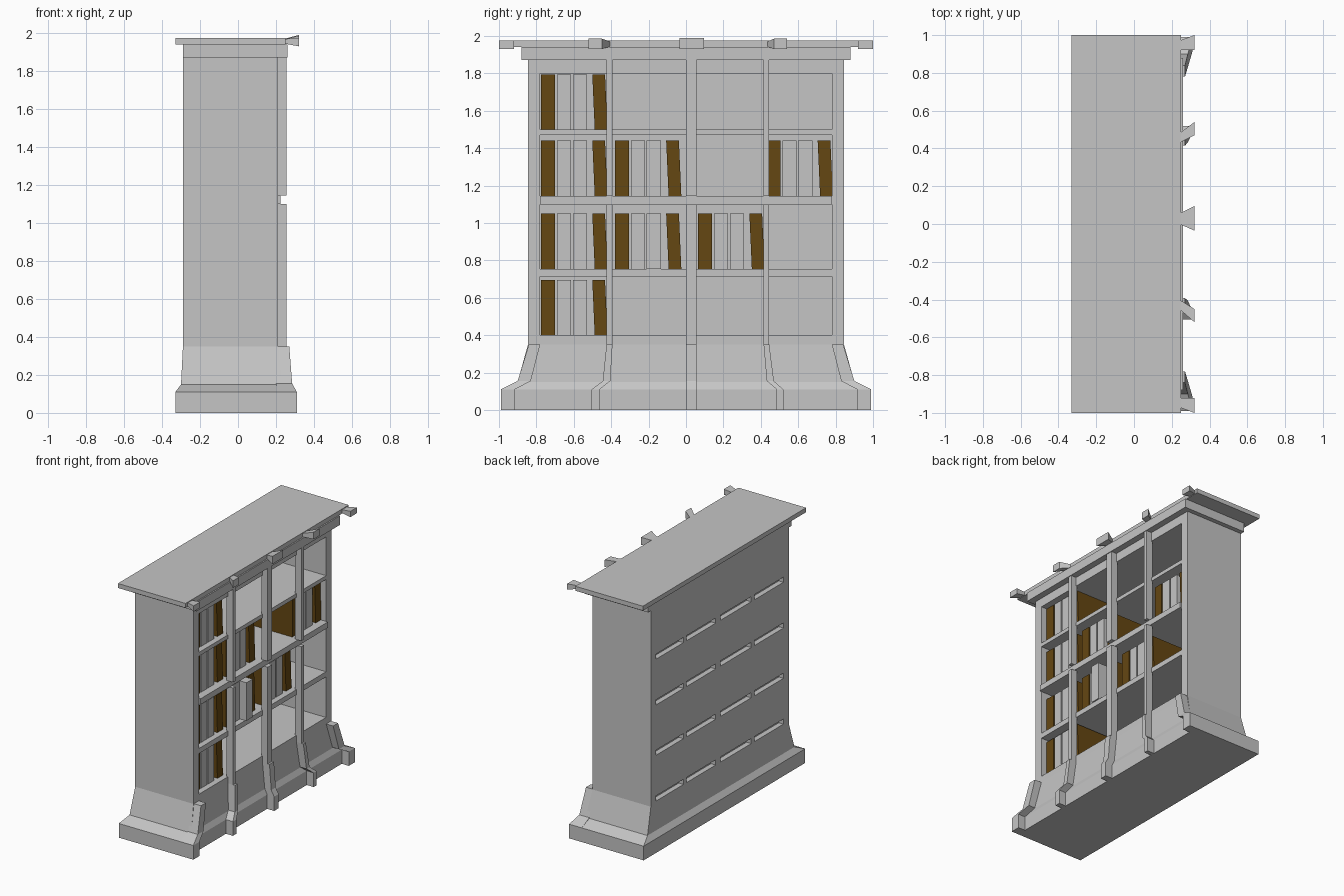
import bpy, bmesh

if "Cube" in bpy.data.objects:
    bpy.data.objects.remove(bpy.data.objects["Cube"])


def material(name, col):
    m = bpy.data.materials.new(name)
    m.diffuse_color = (*col, 1)
    m.use_nodes = True
    m.node_tree.nodes["Principled BSDF"].inputs["Base Color"].default_value = m.diffuse_color
    return m


GREY = material("pale_grey", (0.56, 0.56, 0.56))
BROWN = material("book_brown", (0.13, 0.063, 0.006))


def loft(name, rings, mat=GREY):
    """Solid skinned through a list of four-point rings."""
    bm = bmesh.new()
    rows = [[bm.verts.new(p) for p in r] for r in rings]
    for a, b in zip(rows, rows[1:]):
        for i in range(4):
            j = (i + 1) % 4
            bm.faces.new((a[i], a[j], b[j], b[i]))
    bm.faces.new(rows[0][::-1])
    bm.faces.new(rows[-1])
    bmesh.ops.recalc_face_normals(bm, faces=bm.faces)
    me = bpy.data.meshes.new(name)
    bm.to_mesh(me)
    bm.free()
    me.materials.append(mat)
    ob = bpy.data.objects.new(name, me)
    bpy.context.collection.objects.link(ob)
    return ob


def ring(x0, x1, y0, y1, z):
    return [(x0, y0, z), (x1, y0, z), (x1, y1, z), (x0, y1, z)]


def box(name, x0, x1, y0, y1, z0, z1, mat=GREY, lean=0.0):
    return loft(name, [ring(x0, x1, y0, y1, z0),
                       ring(x0, x1, y0 + lean, y1 + lean, z1)], mat)


# Flared plinth
loft("plinth", [ring(-0.33, 0.25, -0.99, 0.99, 0), ring(-0.33, 0.25, -0.99, 0.99, 0.11),
                ring(-0.30, 0.23, -0.90, 0.90, 0.15), ring(-0.29, 0.21, -0.845, 0.845, 0.35)])

# Case: sides, inner back, head and shelves
floors = [0.40, 0.755, 1.145, 1.50]
shelves = [(0.35, 0.40), (0.715, 0.755), (1.10, 1.145), (1.47, 1.50), (1.80, 1.87)]
for s, tag in ((-1, "left"), (1, "right")):
    ys = sorted((s * 0.78, s * 0.845))
    box("side_" + tag, -0.29, 0.21, *ys, 0.35, 1.87)
box("inner_back", -0.25, -0.22, -0.78, 0.78, 0.35, 1.87)
for i, (a, b) in enumerate(shelves):
    box(f"shelf_{i}", -0.22, 0.225 if i == 2 else 0.21, -0.78, 0.78, a, b)

# Outer back with four rows of slits
bays = [(-0.78, -0.425), (-0.385, -0.01), (0.05, 0.405), (0.445, 0.78)]
slits = [(f - 0.03, f + 0.01) for f in floors]
edges = [0.35] + [z for s in slits for z in s] + [1.87]
for i in range(0, len(edges), 2):
    box(f"back_band_{i // 2}", -0.29, -0.25, -0.78, 0.78, edges[i], edges[i + 1])
for i, (a, b) in enumerate(slits):
    for j in range(3):
        box(f"slit_divider_{i}_{j}", -0.29, -0.25, bays[j][1], bays[j + 1][0], a, b)

# Cornice and top slab
box("cornice", -0.29, 0.26, -0.88, 0.88, 1.87, 1.94)
box("top_slab", -0.33, 0.25, -1.0, 1.0, 1.94, 1.975)

# Front posts, broken at the middle shelf
for i, (a, b) in enumerate([(-0.425, -0.393), (0.0, 0.055), (0.415, 0.445)]):
    box(f"post_lower_{i}", 0.20, 0.255, a, b, 0.35, 1.10)
    box(f"post_upper_{i}", 0.20, 0.255, a, b, 1.145, 1.94)
    box(f"post_joint_{i}", 0.20, 0.225, a, b, 1.10, 1.145)

# Bent buttress feet: y range at floor, at the bend and at the top
feet = [((-0.99, -0.915), (-0.90, -0.83), (-0.84, -0.78)),
        ((-0.505, -0.462), (-0.445, -0.405), (-0.425, -0.393)),
        ((0.0, 0.055), (0.0, 0.055), (0.0, 0.055)),
        ((0.485, 0.52), (0.432, 0.47), (0.415, 0.445)),
        ((0.915, 0.99), (0.83, 0.90), (0.78, 0.84))]
for i, (lo, mid, hi) in enumerate(feet):
    loft(f"foot_{i}", [ring(0.20, 0.31, *lo, 0), ring(0.20, 0.31, *lo, 0.11),
                       ring(0.20, 0.285, *mid, 0.155), ring(0.20, 0.27, *hi, 0.35)])

# Flared capitals on the slab edge
capitals = [((-0.97, -0.92), (-1.0, -0.92), 1.975), ((-0.45, -0.40), (-0.52, -0.45), 1.985),
            ((0.0, 0.055), (-0.035, 0.095), 1.99), ((0.43, 0.48), (0.47, 0.54), 1.985),
            ((0.92, 0.97), (0.92, 1.0), 1.975)]
for i, (near, far, top) in enumerate(capitals):
    rings = []
    for x, (a, b), z0, z1 in ((0.24, near, 1.945, 1.968), (0.32, far, 1.93, top)):
        rings.append([(x, a, z0), (x, b, z0), (x, b, z1), (x, a, z1)])
    loft(f"capital_{i}", rings)

# Books: brown, grey, grey, leaning brown
starts = [-0.775, -0.38, 0.065, 0.43]
spans = [(0, 0.075, BROWN, 0), (0.085, 0.16, GREY, 0),
         (0.17, 0.245, GREY, 0), (0.287, 0.355, BROWN, -0.013)]
for row, bay in [(0, 0), (1, 0), (2, 0), (3, 0), (2, 1), (1, 1), (1, 2), (2, 3)]:
    z = floors[row]
    for k, (a, b, mat, lean) in enumerate(spans):
        front = 0.22 if (row, bay, k) == (1, 1, 2) else 0.165
        y = starts[bay]
        box(f"book_{row}_{bay}_{k}", front - 0.33, front, y + a, y + b,
            z, z + 0.295, mat, lean)
